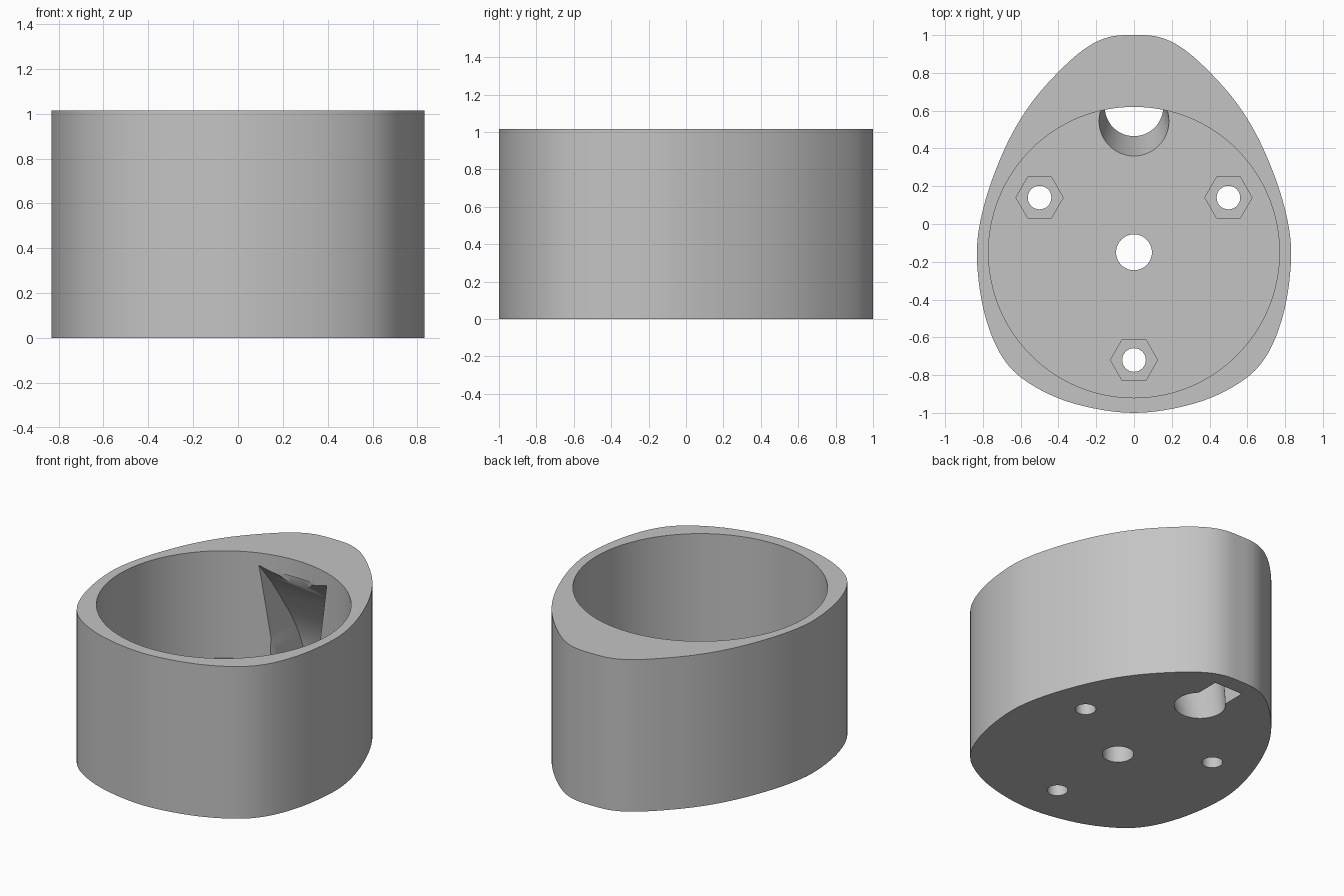
import bpy
import bmesh
import math
from mathutils import Vector

cube = bpy.data.objects.get("Cube")
if cube:
    bpy.data.objects.remove(cube, do_unlink=True)

HEIGHT, FLOOR = 1.015, 0.30
BORE_Y = -0.15

grey = bpy.data.materials.new("plain_grey")
grey.use_nodes = True
grey.diffuse_color = (0.55, 0.55, 0.55, 1)
grey.node_tree.nodes["Principled BSDF"].inputs["Base Color"].default_value = grey.diffuse_color


def loft(name, rings):
    """Closed solid through matching rings of points, bottom to top."""
    bm = bmesh.new()
    rows = [[bm.verts.new(p) for p in ring] for ring in rings]
    n = len(rows[0])
    for low, high in zip(rows, rows[1:]):
        for i in range(n):
            j = (i + 1) % n
            bm.faces.new((low[i], low[j], high[j], high[i]))
    bm.faces.new(rows[0][::-1])
    bm.faces.new(rows[-1])
    bmesh.ops.recalc_face_normals(bm, faces=bm.faces)
    mesh = bpy.data.meshes.new(name)
    bm.to_mesh(mesh)
    bm.free()
    mesh.materials.append(grey)
    obj = bpy.data.objects.new(name, mesh)
    bpy.context.collection.objects.link(obj)
    return obj


def circle(x, y, z, r, n=48):
    return [(x + r * math.cos(math.tau * i / n), y + r * math.sin(math.tau * i / n), z)
            for i in range(n)]


def cylinder(name, x, y, z0, z1, r, n=48):
    return loft(name, [circle(x, y, z, r, n) for z in (z0, z1)])


def smooth_loop(points, steps):
    """Closed Catmull-Rom curve through the points."""
    out, n = [], len(points)
    for i in range(n):
        a, b, c, d = (Vector(points[(i + k) % n]) for k in (-1, 0, 1, 2))
        for s in range(steps):
            t = s / steps
            out.append(0.5 * (2 * b + (c - a) * t + (2 * a - 5 * b + 4 * c - d) * t ** 2
                              + (3 * b - a - 3 * c + d) * t ** 3))
    return out


# Egg-shaped body
half = [(0.13, 0.99), (0.25, 0.935), (0.39, 0.815), (0.54, 0.645), (0.66, 0.45),
        (0.76, 0.21), (0.82, -0.02), (0.83, -0.22), (0.79, -0.48), (0.70, -0.70),
        (0.56, -0.84), (0.32, -0.95)]
egg = [(0, 1)] + half + [(0, -1)] + [(-x, y) for x, y in reversed(half)]
outline = smooth_loop(egg, 6)
body = loft("egg_holder_body", [[(p.x, p.y, z) for p in outline] for z in (0, HEIGHT)])

# Round bore and centre hole
cutters = [cylinder("bore_cutter", 0, BORE_Y, FLOOR, HEIGHT + 0.1, 0.77, 128),
           cylinder("centre_hole_cutter", 0, BORE_Y, -0.1, FLOOR + 0.1, 0.095)]

# Screw holes with hexagonal nut pockets
for x, y in ((-0.5, 0.14), (0.5, 0.14), (0, -0.72)):
    cutters.append(cylinder("screw_hole_cutter", x, y, -0.1, FLOOR + 0.1, 0.0625, 32))
    cutters.append(cylinder("nut_pocket_cutter", x, y, FLOOR / 2, FLOOR + 0.1, 0.125, 6))

# Leaning, flared outlet hole
cutters.append(loft("outlet_cutter", [circle(0, 0.62 - 0.25 * z, z, 0.155 + 0.1 * z)
                                      for z in (-0.1, 0.9)]))

# Curved chute behind the outlet, widening upwards
chute = [(0.89, -0.05), (0.89, 0), (0.90, 0.15), (0.90, 0.30), (0.882, 0.38), (0.855, 0.46),
         (0.82, 0.54), (0.775, 0.62), (0.732, 0.70), (0.685, 0.78), (0.637, 0.85),
         (0.58, 0.93), (0.565, 0.95)]
rings = []
for back, z in chute:
    w, front = 0.105 + 0.156 * z, 0.60 - 0.15 * z
    rings.append([(-w, front, z), (w, front, z), (w, back, z), (-w, back, z)])
cutters.append(loft("chute_cutter", rings))

# Cut everything out of the body
bpy.ops.object.select_all(action="DESELECT")
body.select_set(True)
bpy.context.view_layer.objects.active = body
for cutter in cutters:
    mod = body.modifiers.new("cut", "BOOLEAN")
    mod.operation, mod.solver, mod.object = "DIFFERENCE", "EXACT", cutter
    bpy.ops.object.modifier_apply(modifier=mod.name)
    bpy.data.objects.remove(cutter, do_unlink=True)

bpy.ops.object.shade_smooth_by_angle(angle=math.radians(30))
